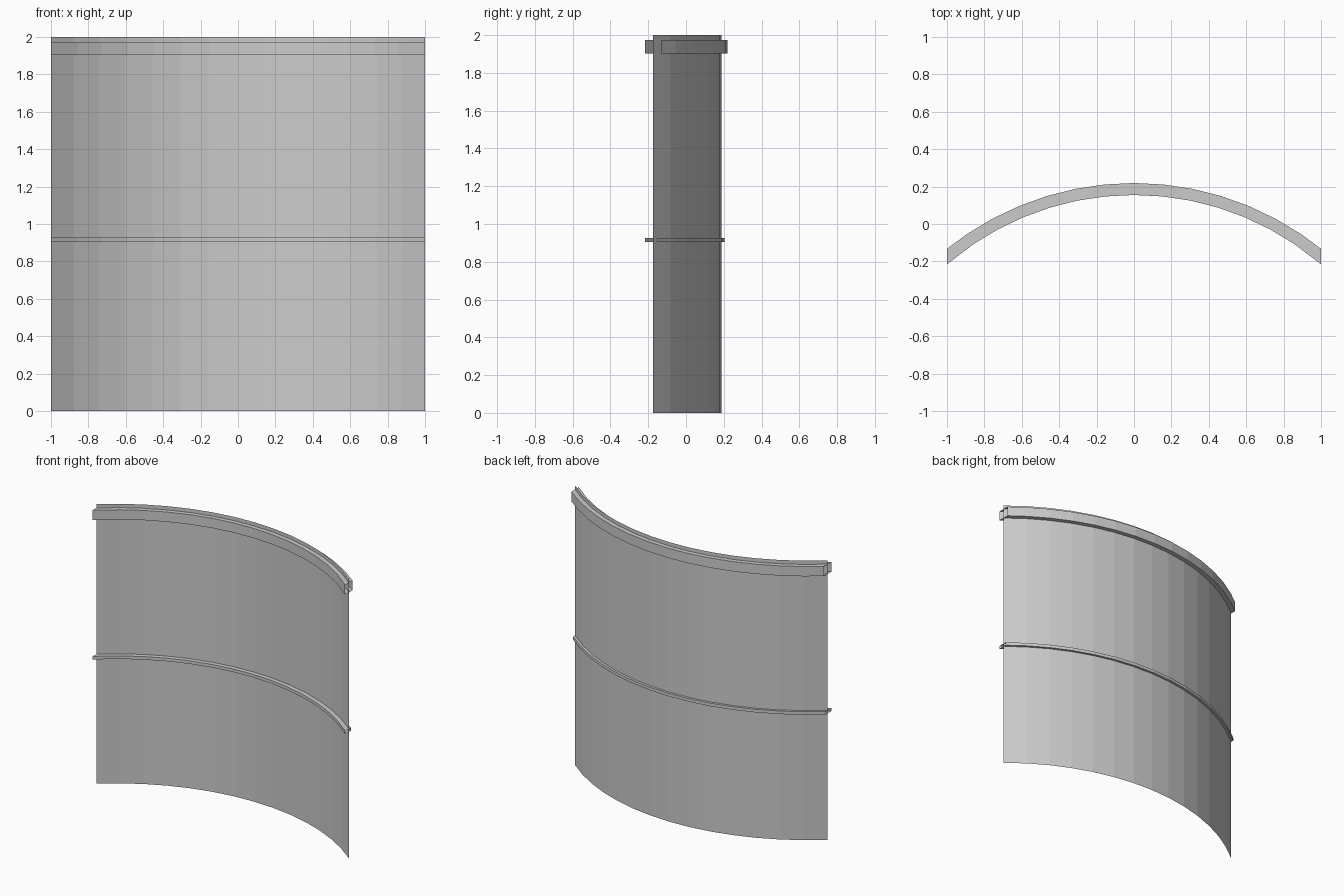
import bpy, bmesh, math

if "Cube" in bpy.data.objects:
    bpy.data.objects.remove(bpy.data.objects["Cube"])

R = 1.565                      # radius of the curved panel
Y_MID = 0.187                  # y of the panel at its middle
SEGS = 14                      # flat facets across the width
HALF = math.asin(1.0 / R)      # half angle of the arc


def arc(offset):
    """Points of the arc moved outward by offset, ends trimmed at x = +-1."""
    r = R + offset
    pts = []
    for i in range(SEGS + 1):
        a = HALF * (2 * i / SEGS - 1)
        x, y = r * math.sin(a), Y_MID - R + r * math.cos(a)
        if i in (0, SEGS):
            x = math.copysign(1.0, a)
            y = Y_MID - R + R * math.cos(a) + offset / math.cos(a)
        pts.append((x, y))
    return pts


def sweep(name, profile, closed):
    """Sweep a profile of (offset, z) points along the arc."""
    bm = bmesh.new()
    rows = [[bm.verts.new((x, y, z)) for x, y in arc(o)] for o, z in profile]
    pairs = list(zip(rows, rows[1:]))
    if closed:
        pairs.append((rows[-1], rows[0]))
    for a, b in pairs:
        for i in range(SEGS):
            bm.faces.new((a[i], a[i + 1], b[i + 1], b[i]))
    bmesh.ops.recalc_face_normals(bm, faces=bm.faces)
    me = bpy.data.meshes.new(name)
    bm.to_mesh(me)
    bm.free()
    ob = bpy.data.objects.new(name, me)
    bpy.context.collection.objects.link(ob)
    return ob


def rail(name, inner, outer, z0, z1):
    return sweep(name, [(inner, z0), (outer, z0), (outer, z1), (inner, z1)], True)


# thin curved sheet
sweep("curved_panel", [(0, 0), (0, 2)], False)
# hollow rails wrapped around the sheet, open at both ends
rail("top_rail", -0.032, 0.032, 1.903, 1.973)
rail("middle_rail", -0.032, 0.017, 0.905, 0.927)
